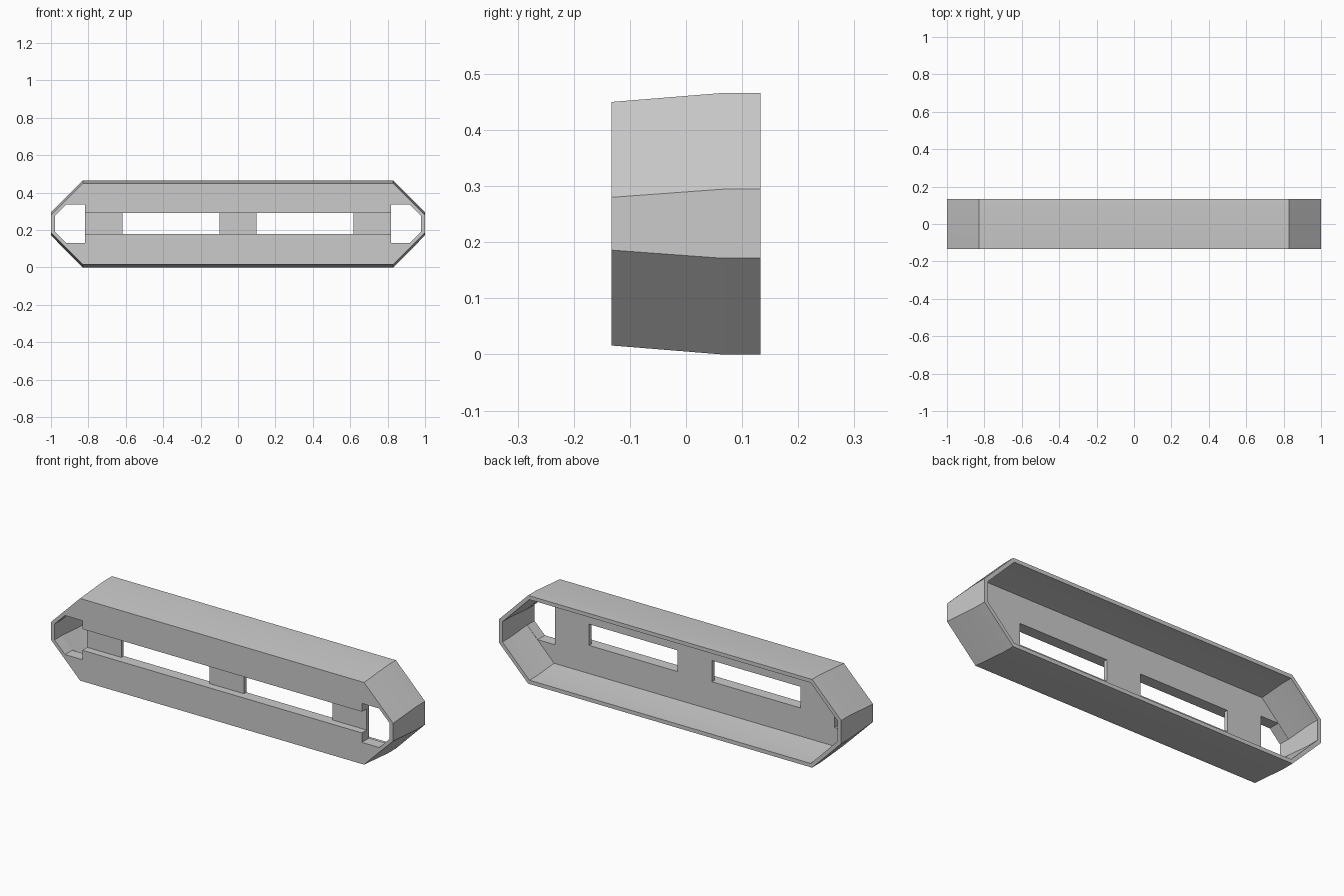
import bpy
import bmesh

if "Cube" in bpy.data.objects:
    bpy.data.objects.remove(bpy.data.objects["Cube"])

MID = 0.233      # middle height of the shell
WALL = 0.02      # shell thickness
FRONT, BEND, BACK = -0.133, 0.065, 0.133

grey = bpy.data.materials.new("light grey")
grey.use_nodes = True
grey.diffuse_color = (0.6, 0.6, 0.6, 1)
grey.node_tree.nodes["Principled BSDF"].inputs["Base Color"].default_value = (0.6, 0.6, 0.6, 1)


def loft(name, sections):
    """Solid skinned through (y, outline) sections; outlines are (x, z) points."""
    bm = bmesh.new()
    rings = [[bm.verts.new((x, y, z)) for x, z in outline] for y, outline in sections]
    for a, b in zip(rings, rings[1:]):
        n = len(a)
        for i in range(n):
            j = (i + 1) % n
            bm.faces.new((a[i], a[j], b[j], b[i]))
    bm.faces.new(rings[0])
    bm.faces.new(rings[-1])
    bmesh.ops.recalc_face_normals(bm, faces=bm.faces)
    mesh = bpy.data.meshes.new(name)
    bm.to_mesh(mesh)
    bm.free()
    mesh.materials.append(grey)
    obj = bpy.data.objects.new(name, mesh)
    bpy.context.collection.objects.link(obj)
    return obj


def octagon(half_len, shoulder, half_flat, half_height):
    quarter = [(shoulder, half_height), (half_len, half_flat)]
    right = quarter + [(x, -z) for x, z in reversed(quarter)]
    return [(x, MID + z) for x, z in right + [(-x, -z) for x, z in right]]


def box(name, x0, x1, y0, y1, z0, z1):
    outline = [(x0, z0), (x1, z0), (x1, z1), (x0, z1)]
    return loft(name, [(y0, outline), (y1, outline)])


def cut(obj, cutter):
    mod = obj.modifiers.new(cutter.name, "BOOLEAN")
    mod.operation = "DIFFERENCE"
    mod.solver = "EXACT"
    mod.object = cutter
    bpy.context.view_layer.objects.active = obj
    bpy.ops.object.modifier_apply(modifier=mod.name)
    bpy.data.objects.remove(cutter)


# Outer shell: straight at the back, tapering in height toward the front
full = octagon(1, 0.83, 0.0615, MID)
slim = octagon(1, 0.83, 0.047, MID - 0.016)
shell = loft("bezel_shell", [(FRONT, slim), (BEND, full), (BACK, full)])

# Hollow interior, open at the back
inner_full = octagon(1 - WALL, 0.822, 0.053, MID - WALL)
inner_slim = octagon(1 - WALL, 0.822, 0.042, MID - 0.016 - WALL + 0.005)
cut(shell, loft("cavity", [(-0.073, inner_slim), (BEND, inner_full), (0.2, inner_full)]))

# Recessed groove along the front
cut(shell, box("groove", -0.83, 0.83, -0.2, -0.093, 0.18, 0.292))

for side in (-1, 1):
    # End opening with chamfered outer corners
    half = [(0.817, 0.103), (0.918, 0.103), (0.979, 0.042)]
    outline = half + [(x, -z) for x, z in reversed(half)]
    outline = [(side * x, MID + z) for x, z in outline]
    cut(shell, loft("end_opening", [(-0.2, outline), (-0.05, outline)]))
    # Long slot through the groove floor
    x0, x1 = sorted((side * 0.1, side * 0.617))
    cut(shell, box("slot", x0, x1, -0.2, -0.05, 0.18, 0.292))

# Crisp edges, with the slight bend of the outer walls smoothed
bpy.ops.object.select_all(action="DESELECT")
shell.select_set(True)
bpy.context.view_layer.objects.active = shell
bpy.ops.object.shade_smooth_by_angle(angle=0.35)
